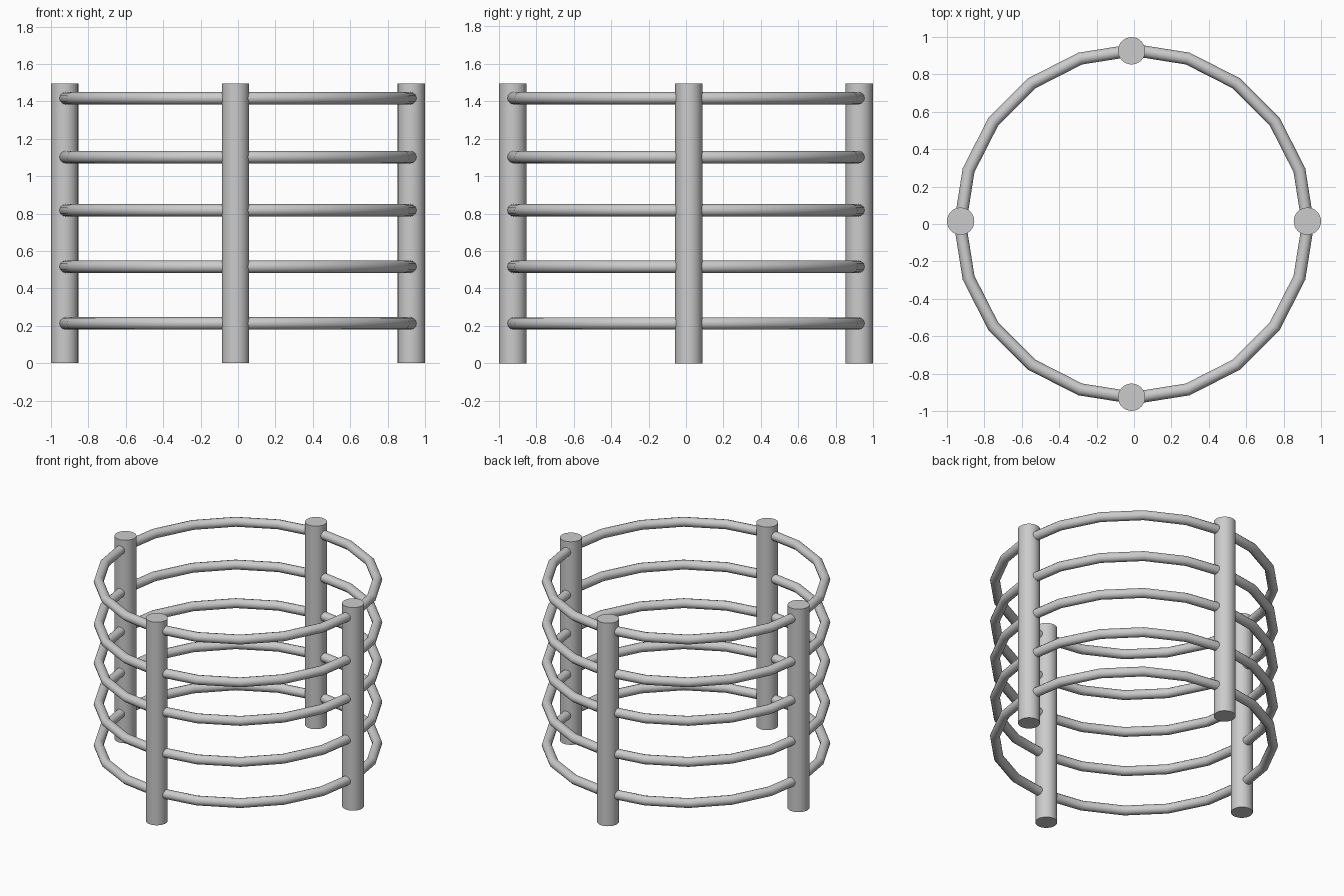
import bpy
from math import radians

if "Cube" in bpy.data.objects:
    bpy.data.objects.remove(bpy.data.objects["Cube"])

POST_R, POST_H = 0.073, 1.495
RING_R, BAR_R = 0.93, 0.033


def smooth(obj, name):
    obj.name = name
    bpy.ops.object.shade_smooth_by_angle(angle=radians(35))


# Four upright posts, slightly offset from the axes
posts = {
    "front_post": (-0.013, -0.926),
    "back_post": (-0.013, 0.926),
    "left_post": (-0.927, 0.015),
    "right_post": (0.927, 0.015),
}
for name, (x, y) in posts.items():
    bpy.ops.mesh.primitive_cylinder_add(vertices=32, radius=POST_R, depth=POST_H,
                                        location=(x, y, POST_H / 2))
    smooth(bpy.context.object, name)

# Five twenty-sided ring rails
for i, z in enumerate((0.213, 0.516, 0.818, 1.102, 1.417), 1):
    bpy.ops.mesh.primitive_torus_add(major_segments=20, minor_segments=12,
                                     major_radius=RING_R, minor_radius=BAR_R,
                                     location=(0, 0, z))
    smooth(bpy.context.object, f"ring_rail_{i}")
